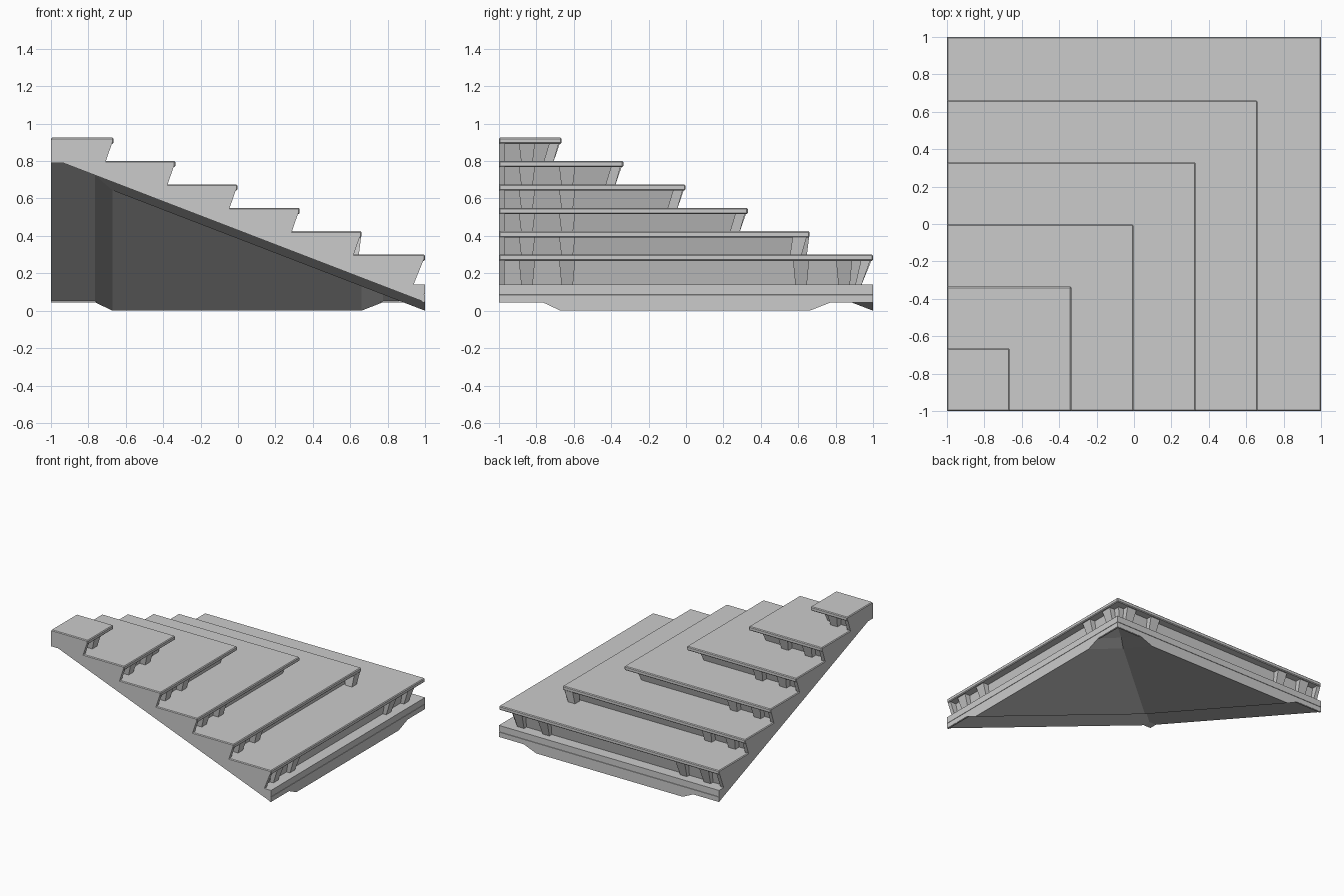
import bpy, bmesh

if "Cube" in bpy.data.objects:
    bpy.data.objects.remove(bpy.data.objects["Cube"])


def loft(name, a, b, swap=False, bevel=0):
    """Closed solid between two matching outlines; swap mirrors across the diagonal."""
    bm = bmesh.new()
    flip = lambda p: (p[1], p[0], p[2]) if swap else p
    va = [bm.verts.new(flip(p)) for p in a]
    vb = [bm.verts.new(flip(p)) for p in b]
    bm.faces.new(va)
    bm.faces.new(vb[::-1])
    n = len(a)
    for i in range(n):
        j = (i + 1) % n
        bm.faces.new((va[j], va[i], vb[i], vb[j]))
    bmesh.ops.recalc_face_normals(bm, faces=bm.faces)
    me = bpy.data.meshes.new(name)
    bm.to_mesh(me)
    bm.free()
    ob = bpy.data.objects.new(name, me)
    bpy.context.collection.objects.link(ob)
    if bevel:
        m = ob.modifiers.new("bevel", 'BEVEL')
        m.width = bevel
        m.segments = 1
    return ob


def outline(m0, m1, z):
    if m0 <= -1:
        o = [(-1, -1), (m1, -1), (m1, m1), (-1, m1)]
    else:
        o = [(m0, -1), (m1, -1), (m1, m1), (-1, m1), (-1, m0), (m0, m0)]
    return [(x, y, z) for x, y in o]


def corner(name, m0, m1, z0, z1, bevel=0, foot=None):
    """L-shaped strip round the stair corner (square when m0 <= -1); foot slants its face."""
    return loft(name, outline(m0, m1 if foot is None else foot, z0),
                outline(m0, m1, z1), bevel=bevel)


def base(m):
    return 0.815 - 0.385 * (m + 1)


edges = [-0.665, -0.335, -0.003, 0.33, 0.66, 1.0]
tops = [0.925, 0.80, 0.675, 0.55, 0.425, 0.30]
spots = [-0.85, -0.635, 0.615, 0.845]
side = [(-1, tops[0] - 0.01)]

for i, (e, t) in enumerate(zip(edges, tops)):
    low = tops[i + 1] - 0.01 if i < 5 else 0.13
    # treads and recessed slanted risers
    corner(f"tread_{i}", edges[i - 1] - 0.12 if i else -1, e, t - 0.033, t, 0.006)
    corner(f"riser_{i}", e - 0.12 if i else -1, e - 0.06, low, t - 0.02, foot=e - 0.095)
    foot = e - 0.045 if i < 5 else e - 0.065
    side += [(e - 0.008, t - 0.01), (e - 0.008, t - 0.028), (foot, low)]
    # tapered brackets under the nosing
    for p in spots:
        if p + 0.04 > e:
            continue
        for s in (False, True):
            sec = lambda x0, x1, w, z: [(x0, p - w, z), (x1, p - w, z), (x1, p + w, z), (x0, p + w, z)]
            loft(f"bracket_{i}", sec(e - 0.105, foot, 0.03, low),
                 sec(e - 0.09, e - 0.015, 0.043, t - 0.03), s)

# sawtooth end plates, underside bulges and sloping slab on both flanks
side += [(0.98, 0.13), (0.98, base(1) + 0.01), (-1, base(-1))]
for s in (False, True):
    loft("end_plate", [(x, -1, z) for x, z in side], [(x, -0.97, z) for x, z in side], s)
    up = [(-0.77, -0.77), (-0.77, 1), (0.78, 1), (0.78, 0.78)]
    dn = [(-0.67, -0.67), (-0.67, 1), (0.66, 1), (0.66, 0.66)]
    loft("underside_bulge", [(x, y, base(y) + 0.002) for x, y in up],
         [(x, y, base(y) - 0.045) for x, y in dn], s)
    tri = [(-1, -1), (1, 1), (-1, 1)]
    loft("base_slab", [(x, y, base(y)) for x, y in tri],
         [(x, y, base(y) + 0.04) for x, y in tri], s)

# two-layer fascia around the foot of the stairs
corner("fascia_lower", 0.985, 0.995, 0.045, 0.09)
corner("fascia_upper", 0.9, 1.0, 0.088, 0.14)
